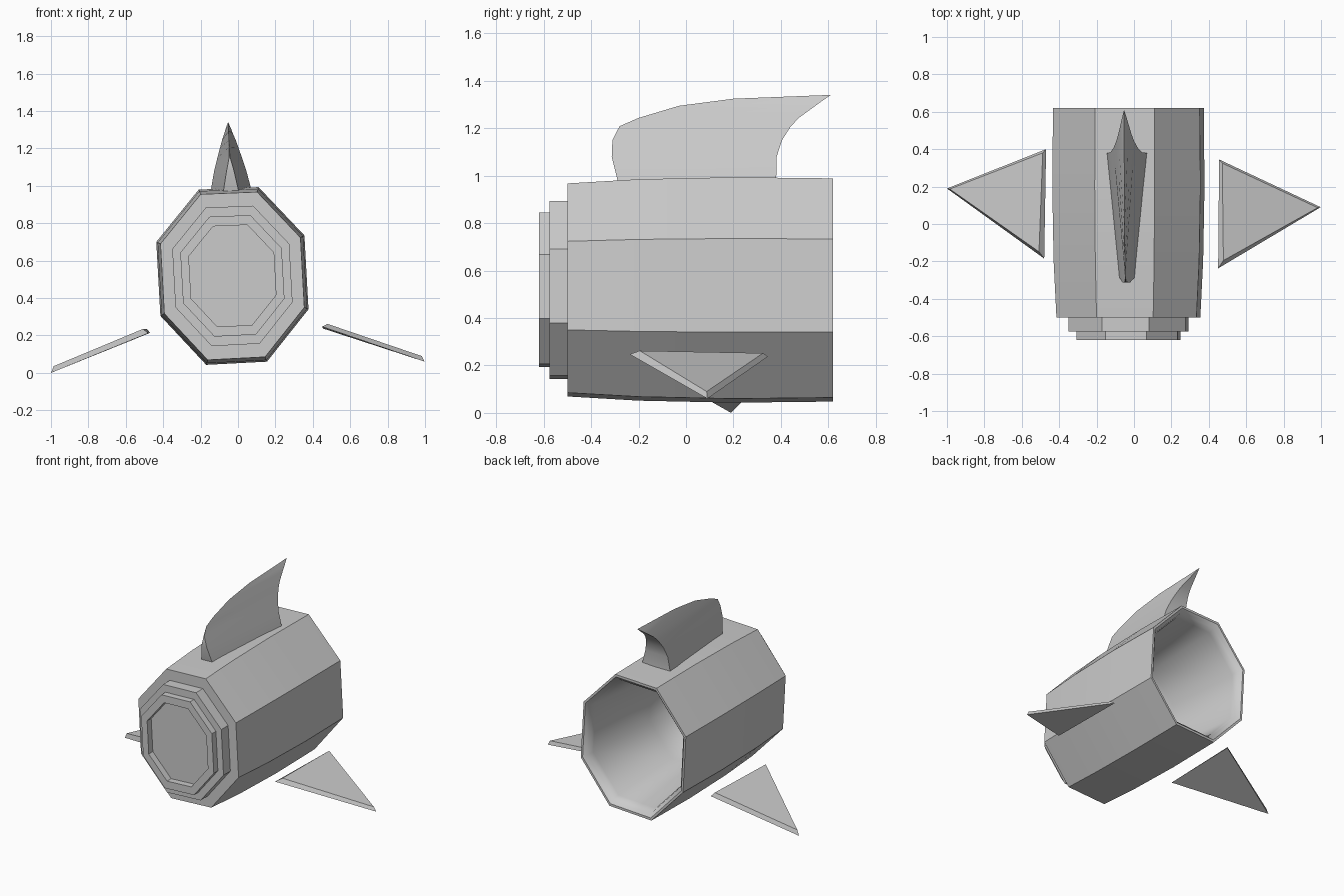
import bpy, math

if "Cube" in bpy.data.objects:
    bpy.data.objects.remove(bpy.data.objects["Cube"])

# Slightly rolled octagonal cross-section shared by every body ring (x, z)
CENTRE = (-0.03, 0.52)
OCTAGON = [(-0.21, 0.98), (0.11, 0.993), (0.355, 0.735), (0.377, 0.34),
           (0.155, 0.06), (-0.17, 0.043), (-0.415, 0.305), (-0.437, 0.70)]


def ring(y, s):
    cx, cz = CENTRE
    return [(cx + (x - cx) * s, y, cz + (z - cz) * s) for x, z in OCTAGON]


def loft(name, rings, cap_start=False, cap_end=False, angle=30):
    """Skin a stack of equal closed rings."""
    n = len(rings[0])
    verts = [v for r in rings for v in r]
    faces = []
    for k in range(len(rings) - 1):
        for i in range(n):
            j = (i + 1) % n
            a, b = k * n, (k + 1) * n
            faces.append((a + i, a + j, b + j, b + i))
    if cap_start:
        faces.append(tuple(reversed(range(n))))
    if cap_end:
        faces.append(tuple(range((len(rings) - 1) * n, len(rings) * n)))
    mesh = bpy.data.meshes.new(name)
    mesh.from_pydata(verts, [], faces)
    mesh.validate()
    obj = bpy.data.objects.new(name, mesh)
    bpy.context.collection.objects.link(obj)
    bpy.ops.object.select_all(action='DESELECT')
    obj.select_set(True)
    bpy.context.view_layer.objects.active = obj
    # Weld collapsed ends and orient faces
    bpy.ops.object.mode_set(mode='EDIT')
    bpy.ops.mesh.select_all(action='SELECT')
    bpy.ops.mesh.remove_doubles(threshold=0.0005)
    bpy.ops.mesh.normals_make_consistent(inside=False)
    bpy.ops.object.mode_set(mode='OBJECT')
    bpy.ops.object.shade_smooth_by_angle(angle=math.radians(angle))
    return obj


# Hull: recessed nose disc, two steps, barrel and rolled rear lip
# followed by the hollow interior, all as one continuous skin
stations = [(-0.575, 0.573), (-0.62, 0.573), (-0.62, 0.684), (-0.575, 0.684),
            (-0.575, 0.79), (-0.50, 0.79), (-0.50, 0.945), (-0.2, 0.982),
            (0.2, 1.0), (0.62, 0.99), (0.62, 0.955)]
loft("hull", [ring(y, s) for y, s in stations], cap_start=True)

# Interior lining, smooth all over
lining = [(0.62, 0.955), (0.595, 0.90), (0.55, 0.875), (0.0, 0.76), (-0.45, 0.62)]
inner = loft("inner_lining", [ring(y, s) for y, s in lining], cap_end=True, angle=180)
inner.data.flip_normals()

# Top fin: rows of (lead y, lead z, trail y, trail z, lead half width, trail half width)
ROWS = [(-0.285, 0.965, 0.38, 0.985, 0.042, 0.107),
        (-0.313, 1.08, 0.382, 1.08, 0.020, 0.086),
        (-0.310, 1.15, 0.405, 1.15, 0.003, 0.066),
        (-0.280, 1.208, 0.44, 1.205, 0.0, 0.049),
        (-0.200, 1.243, 0.475, 1.243, 0.0, 0.037),
        (-0.030, 1.294, 0.53, 1.283, 0.0, 0.022),
        (0.200, 1.324, 0.57, 1.312, 0.0, 0.012),
        (0.610, 1.340, 0.61, 1.340, 0.0, 0.0)]
fin = []
for ly, lz, ty, tz, wf, wb in ROWS:
    x = -0.037 - 0.016 * (tz - 0.985) / 0.355
    fin.append([(x - wf, ly, lz), (x + wf, ly, lz), (x + wb, ty, tz), (x - wb, ty, tz)])
loft("top_fin", fin, cap_start=True)

# Side fins: thin triangular plates with a chamfered upper face
loft("right_fin",
     [[(0.45, -0.237, 0.247), (0.455, 0.345, 0.237), (0.998, 0.09, 0.06)],
      [(0.478, -0.195, 0.262), (0.472, 0.325, 0.252), (0.982, 0.087, 0.09)]],
     cap_start=True, cap_end=True, angle=20)
loft("left_fin",
     [[(-0.48, -0.185, 0.212), (-0.47, 0.40, 0.214), (-1.0, 0.19, 0.0)],
      [(-0.508, -0.148, 0.235), (-0.488, 0.38, 0.236), (-0.985, 0.187, 0.036)]],
     cap_start=True, cap_end=True, angle=20)
